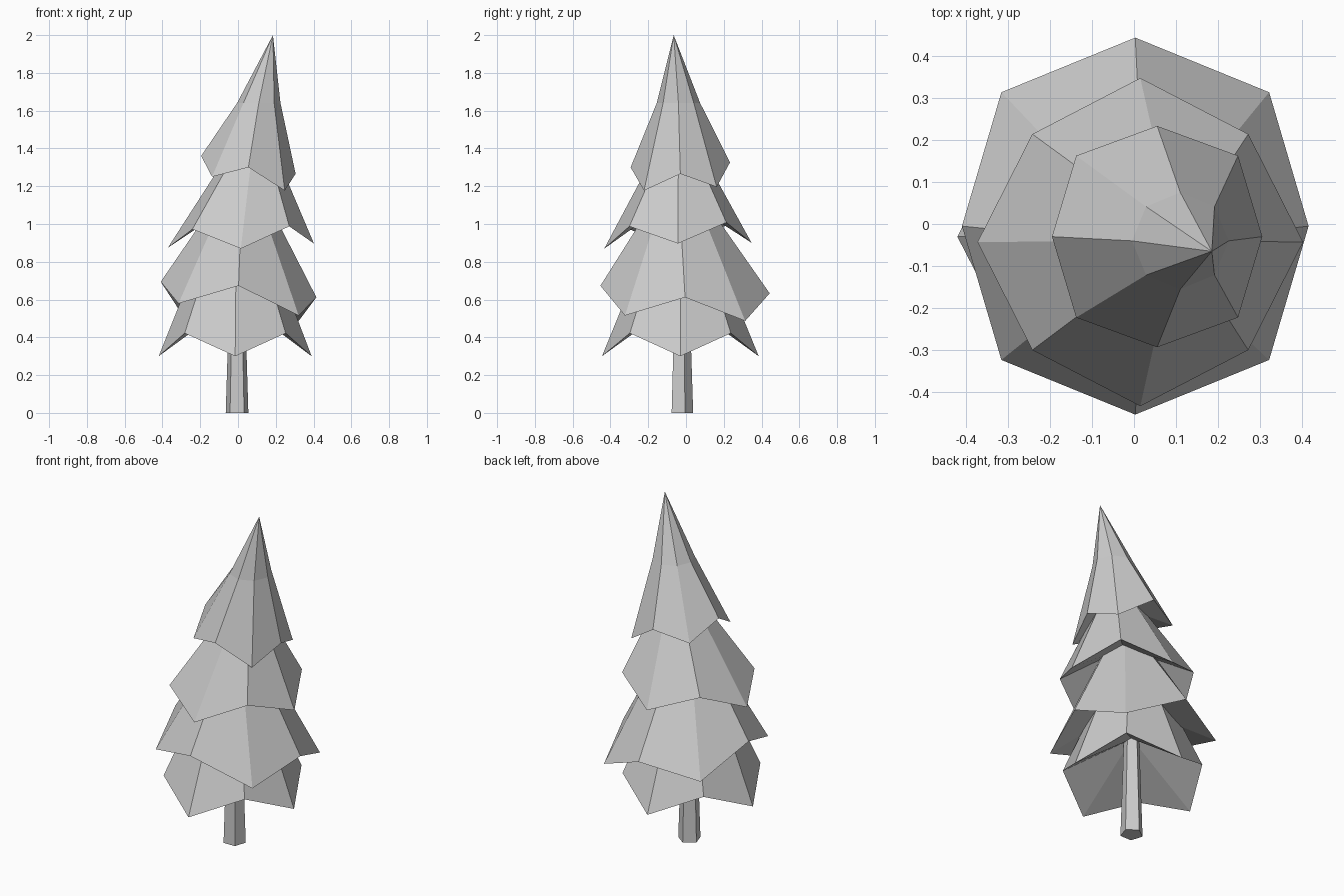
import bpy
import bmesh
from math import cos, sin, pi

cube = bpy.data.objects.get("Cube")
if cube:
    bpy.data.objects.remove(cube, do_unlink=True)

# One plain grey for the whole tree
grey = bpy.data.materials.new("plain_grey")
grey.use_nodes = True
colour = (0.6, 0.6, 0.6, 1)
grey.diffuse_color = colour
grey.node_tree.nodes["Principled BSDF"].inputs["Base Color"].default_value = colour


def finish(bm, name):
    bmesh.ops.recalc_face_normals(bm, faces=bm.faces)
    mesh = bpy.data.meshes.new(name)
    bm.to_mesh(mesh)
    bm.free()
    mesh.materials.append(grey)
    obj = bpy.data.objects.new(name, mesh)
    bpy.context.collection.objects.link(obj)
    return obj


def circle(bm, centre, radius, sides, turn=0):
    """Flat ring of vertices."""
    x, y, z = centre
    return [bm.verts.new((x + radius * cos(turn + 2 * pi * i / sides),
                          y + radius * sin(turn + 2 * pi * i / sides), z))
            for i in range(sides)]


def jagged_rim(bm, centre, side, front, corner, drop, tilt):
    """Eight-point rim whose corners sit lower (or higher) than its axis points."""
    x, y, z = centre
    verts = []
    for i in range(8):
        dx, dy = cos(i * pi / 4), sin(i * pi / 4)
        if i % 2:
            dx, dy = dx * corner, dy * corner
        else:
            dx, dy = dx * side, dy * front
        height = z - drop * (i % 2) + tilt[0] * dx + tilt[1] * dy
        verts.append(bm.verts.new((x + dx, y + dy, height)))
    return verts


def bridge(bm, low, high):
    n = len(low)
    for i in range(n):
        j = (i + 1) % n
        bm.faces.new((low[i], low[j], high[j], high[i]))


def fan(bm, ring, point):
    tip = bm.verts.new(point)
    for i in range(len(ring)):
        bm.faces.new((ring[i], ring[(i + 1) % len(ring)], tip))


def tier(name, rim, neck, neck_radius, tip, hollow):
    """Jagged skirt, narrowing to a neck and a tip, hollow below."""
    bm = bmesh.new()
    edge = jagged_rim(bm, *rim)
    collar = circle(bm, neck, neck_radius, 8)
    bridge(bm, edge, collar)
    fan(bm, collar, tip)
    fan(bm, edge, hollow)
    return finish(bm, name)


# Foliage, bottom to top
tier("bottom_tier", ((-0.015, -0.03, 0.3), 0.405, 0.415, 0.378, -0.122, (0, 0)),
     (-0.01, -0.03, 0.85), 0.19, (0, -0.03, 0.95), (-0.01, -0.03, 0.6))
tier("lower_middle_tier", ((0.003, -0.005, 0.653), 0.412, 0.448, 0.45, 0.12, (-0.1, -0.045)),
     (0.02, -0.035, 1.13), 0.13, (0.03, -0.035, 1.22), (0.01, -0.03, 0.8))
tier("upper_middle_tier", ((0.015, -0.043, 0.885), 0.387, 0.39, 0.363, -0.105, (0.03, 0.04)),
     (0.08, -0.04, 1.42), 0.1, (0.1, -0.04, 1.5), (0.04, -0.04, 1.15))
tier("top_tier", ((0.055, -0.03, 1.313), 0.25, 0.263, 0.272, 0.09, (-0.19, 0.05)),
     (0.11, -0.04, 1.64), 0.115, (0.185, -0.065, 2), (0.07, -0.035, 1.4))

# Five-sided trunk, slightly tapered
bm = bmesh.new()
base = circle(bm, (-0.005, -0.025, 0), 0.063, 5, pi / 2)
top = circle(bm, (-0.005, -0.025, 0.65), 0.042, 5, pi / 2)
bridge(bm, base, top)
bm.faces.new(base)
bm.faces.new(top)
finish(bm, "trunk")
